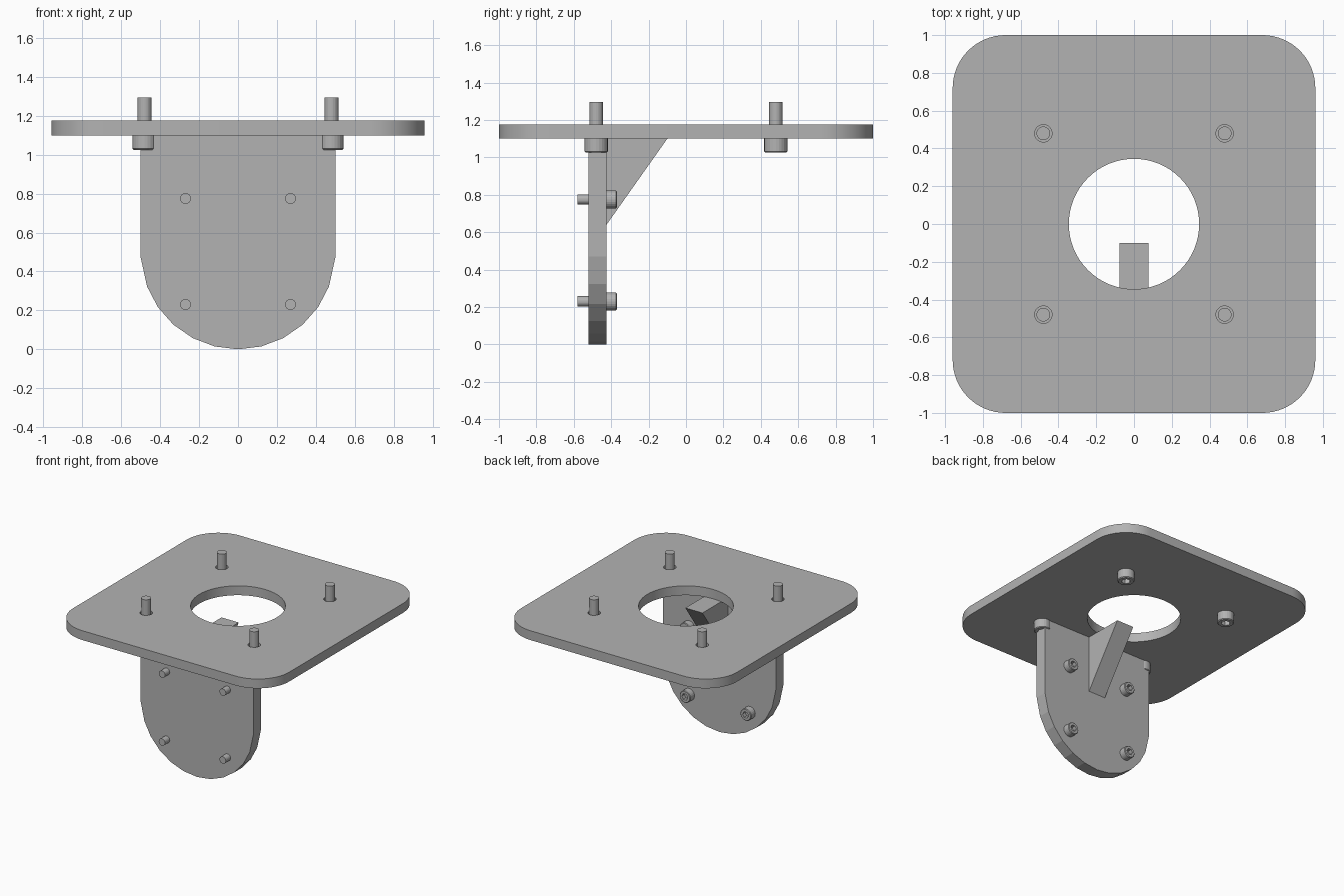
import bpy, bmesh
from math import sin, cos, pi, radians
from mathutils import Matrix, Vector

cube = bpy.data.objects.get("Cube")
if cube:
    bpy.data.objects.remove(cube, do_unlink=True)

grey = bpy.data.materials.new("plain grey")
grey.use_nodes = True
COLOR = (0.45, 0.45, 0.45, 1)
grey.diffuse_color = COLOR
grey.node_tree.nodes["Principled BSDF"].inputs["Base Color"].default_value = COLOR


def add_object(name, bm, matrix):
    """Finish a bmesh as a grey object with sharp edges kept."""
    bmesh.ops.remove_doubles(bm, verts=bm.verts, dist=0.0005)
    bm.transform(matrix)
    bmesh.ops.recalc_face_normals(bm, faces=bm.faces)
    mesh = bpy.data.meshes.new(name)
    bm.to_mesh(mesh)
    bm.free()
    mesh.materials.append(grey)
    obj = bpy.data.objects.new(name, mesh)
    bpy.context.collection.objects.link(obj)
    bpy.ops.object.select_all(action='DESELECT')
    obj.select_set(True)
    bpy.context.view_layer.objects.active = obj
    bpy.ops.object.shade_smooth_by_angle(angle=radians(12))
    return obj


def arc(cx, cy, r, start, end, steps):
    angles = [radians(start + (end - start) * i / steps) for i in range(steps + 1)]
    return [(cx + r * cos(a), cy + r * sin(a)) for a in angles]


def circle(cx, cy, r, steps):
    return arc(cx, cy, r, 0, 360, steps)[:-1]


def slab(name, loops, thickness, matrix):
    """Extrude an outline, with optional holes, centred on its own plane."""
    curve = bpy.data.curves.new(name, 'CURVE')
    curve.dimensions = '2D'
    curve.fill_mode = 'BOTH'
    curve.extrude = thickness / 2
    for loop in loops:
        spline = curve.splines.new('POLY')
        spline.points.add(len(loop) - 1)
        for point, (x, y) in zip(spline.points, loop):
            point.co = (x, y, 0, 1)
        spline.use_cyclic_u = True
    temp = bpy.data.objects.new(name + " outline", curve)
    bpy.context.collection.objects.link(temp)
    bpy.context.view_layer.update()
    mesh = bpy.data.meshes.new_from_object(temp)
    bm = bmesh.new()
    bm.from_mesh(mesh)
    bpy.data.objects.remove(temp, do_unlink=True)
    bpy.data.meshes.remove(mesh)
    bpy.data.curves.remove(curve)
    return add_object(name, bm, matrix)


def bolt(name, shank_r, length, head_r, head_h, matrix):
    """Socket head bolt: the shank points to +z, the head lies below z = 0."""
    sides, hex_r, bevel = 24, head_r * 0.48, head_r * 0.1
    rings = [(shank_r, length, False), (shank_r, 0, False), (head_r, 0, False),
             (head_r, bevel - head_h, False), (head_r - bevel, -head_h, False),
             (hex_r, -head_h, True), (hex_r, -head_h * 0.4, True)]
    bm = bmesh.new()
    loops = []
    for radius, z, is_hex in rings:
        loop = []
        for i in range(sides):
            a = 2 * pi * i / sides
            r = radius / cos(a % (pi / 3) - pi / 6) if is_hex else radius
            loop.append(bm.verts.new((r * cos(a), r * sin(a), z)))
        loops.append(loop)
    for low, high in zip(loops, loops[1:]):
        for i in range(sides):
            j = (i + 1) % sides
            bm.faces.new((low[i], low[j], high[j], high[i]))
    bm.faces.new(loops[0])
    bm.faces.new(loops[-1])
    return add_object(name, bm, matrix)


# Top plate: rounded rectangle with a central opening and four bolt holes
W, D, R = 0.96, 1.0, 0.28
BOLT = 0.48
outline = []
for k, (sx, sy) in enumerate([(1, 1), (-1, 1), (-1, -1), (1, -1)]):
    outline += arc(sx * (W - R), sy * (D - R), R, 90 * k, 90 * k + 90, 16)
loops = [outline, circle(0, 0, 0.345, 64)]
loops += [circle(x, y, 0.046, 24) for x in (-BOLT, BOLT) for y in (-BOLT, BOLT)]
slab("top_plate", loops, 0.075, Matrix.Translation((0, 0, 1.1375)))

# Upright plate with a faceted round lower end
step = 360 / 26
upright = [(-0.5, 1.1), (-0.5, 0.47)]
upright += arc(0, 0.5, 0.5, 270 - 5 * step, 270 + 5 * step, 10)
upright += [(0.5, 0.47), (0.5, 1.1)]
to_front = Matrix.Rotation(pi / 2, 4, 'X')
slab("upright_plate", [upright], 0.095, Matrix.Translation((0, -0.4725, 0)) @ to_front)

# Triangular gusset between the plates
to_side = Matrix(((0, 0, 1, 0), (1, 0, 0, 0), (0, 1, 0, 0), (0, 0, 0, 1)))
slab("gusset", [[(-0.425, 1.1), (-0.425, 0.64), (-0.1, 1.1)]], 0.152, to_side)

# Bolts through the top plate and through the upright plate
for side, sx in (("right", -1), ("left", 1)):
    for place, y in (("front", -BOLT), ("back", BOLT)):
        bolt(f"plate_bolt_{place}_{side}", 0.036, 0.195, 0.062, 0.075,
             Matrix.Translation((sx * BOLT, y, 1.1)))
    for place, z in (("upper", 0.775), ("lower", 0.23)):
        bolt(f"upright_bolt_{place}_{side}", 0.028, 0.155, 0.048, 0.055,
             Matrix.Translation((sx * 0.27, -0.425, z)) @ to_front)
